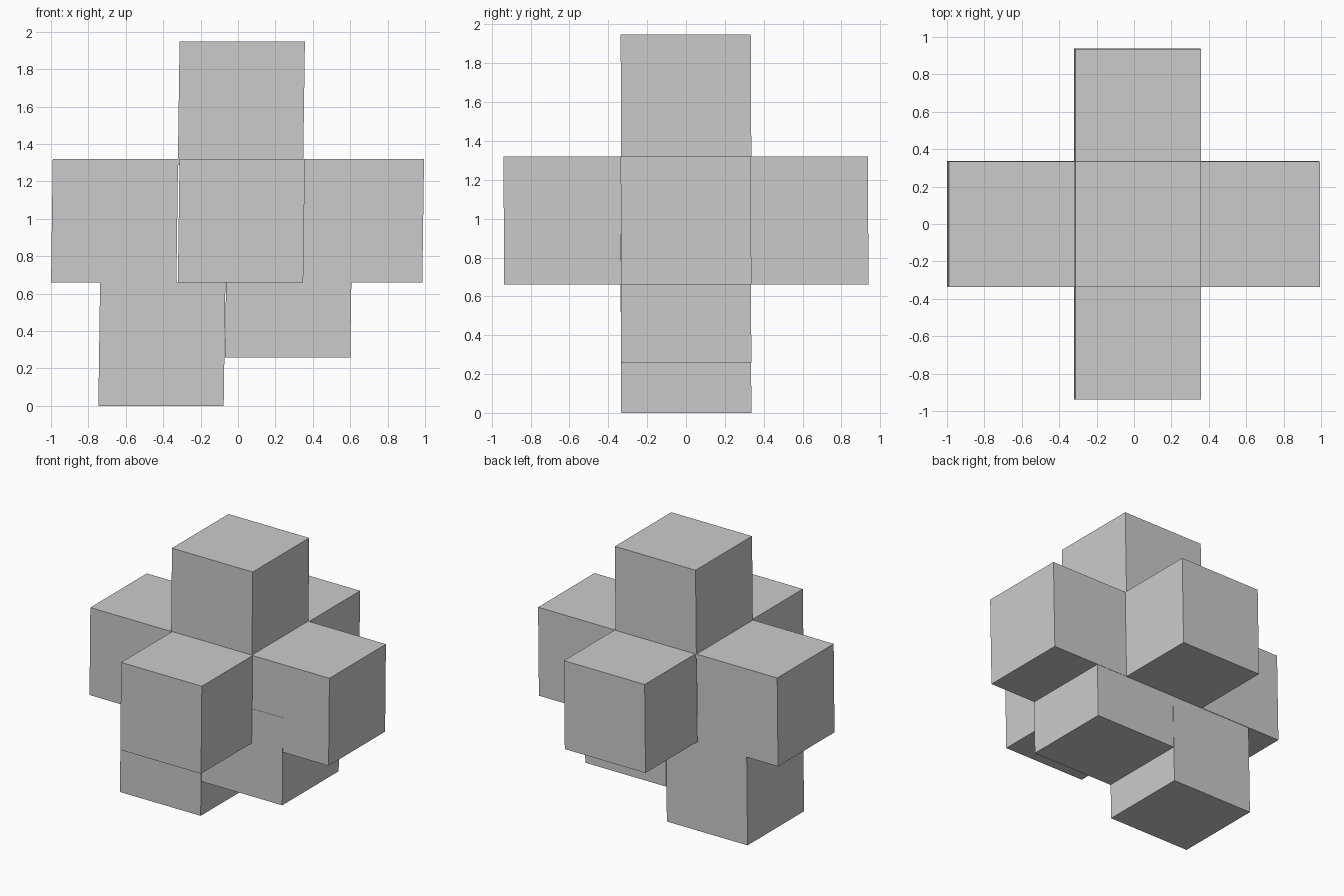
import bpy
from mathutils import Matrix

if "Cube" in bpy.data.objects:
    bpy.data.objects.remove(bpy.data.objects["Cube"])

SIZE = (0.67, 0.67, 0.66)   # every block is the same, near-cubic
LEAN_X, LEAN_Y = 0.014, -0.005   # slight lean with height


def block(name, centre):
    bpy.ops.mesh.primitive_cube_add(size=1, location=centre)
    ob = bpy.context.object
    ob.name = name
    ob.data.transform(Matrix.Diagonal((*SIZE, 1)))
    lean = Matrix.Identity(4)
    lean[0][2], lean[1][2] = LEAN_X, LEAN_Y
    ob.data.transform(lean)
    return ob


# Ring of four arms around the open middle
block("left_block", (-0.66, 0, 0.99))
block("right_block", (0.655, 0, 0.99))
for name, side in (("front_block", -1), ("back_block", 1)):
    block(name, (0.018, side * 0.603, 0.99))

# Cap on top
block("top_block", (0.018, 0, 1.617))

# Two staggered blocks underneath
block("lower_left_block", (-0.407, 0, 0.33))
block("lower_right_block", (0.27, 0, 0.59))
